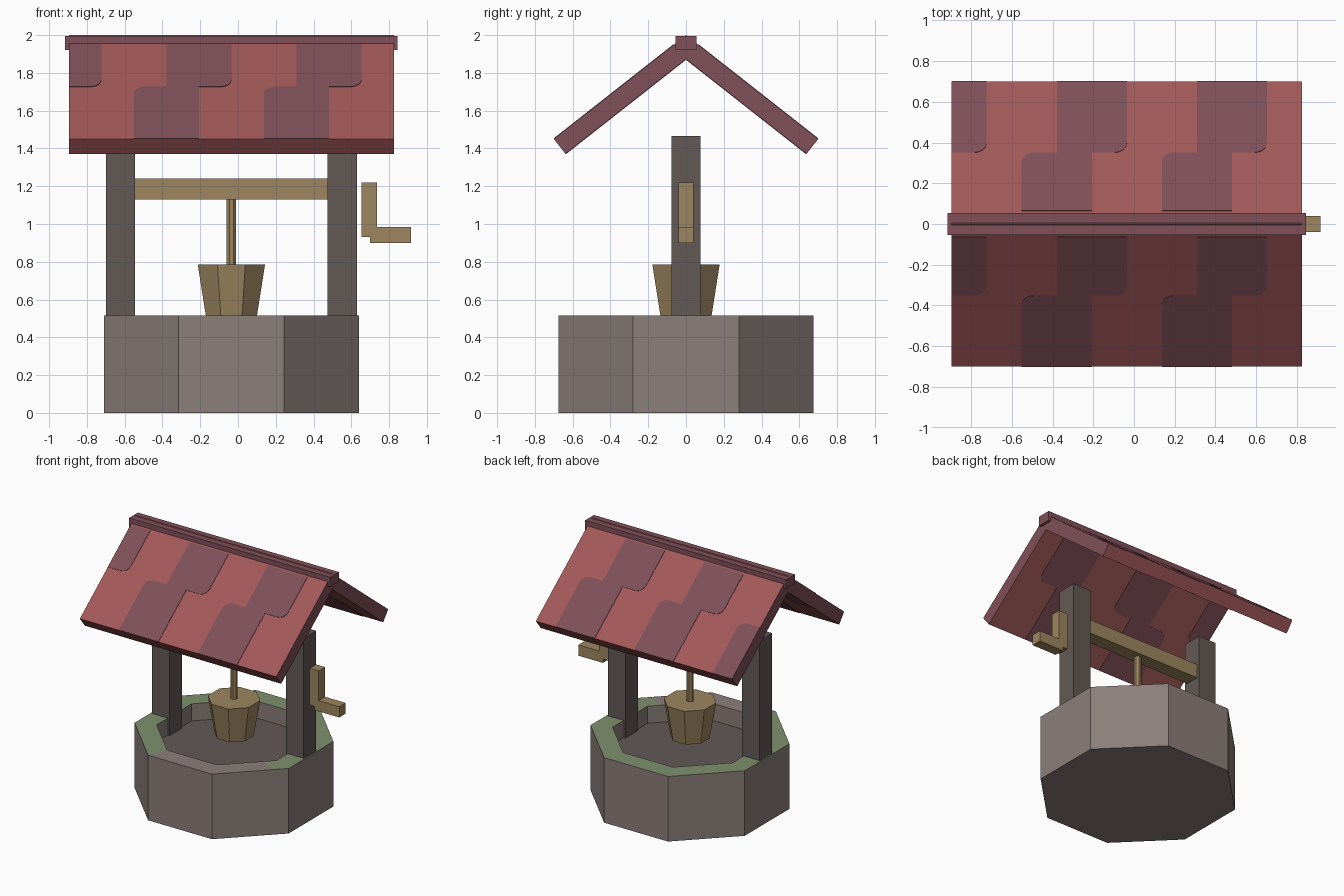
import bpy, bmesh, math
from mathutils import Vector

cube = bpy.data.objects.get("Cube")
if cube:
    bpy.data.objects.remove(cube, do_unlink=True)

CX = -0.035                      # axis of the well shaft


def material(name, rgb):
    m = bpy.data.materials.new(name)
    m.use_nodes = True
    m.diffuse_color = (*rgb, 1)
    m.node_tree.nodes["Principled BSDF"].inputs["Base Color"].default_value = (*rgb, 1)
    return m


stone = material("stone", (0.26, 0.21, 0.195))
dark = material("dark timber", (0.125, 0.1, 0.093))
moss = material("moss green", (0.21, 0.28, 0.155))
wood = material("light wood", (0.34, 0.24, 0.115))
red = material("red tile", (0.36, 0.1, 0.098))
plum = material("plum tile", (0.215, 0.08, 0.1))


def finish(bm, name, mats):
    mesh = bpy.data.meshes.new(name)
    bm.to_mesh(mesh)
    bm.free()
    for m in mats:
        mesh.materials.append(m)
    obj = bpy.data.objects.new(name, mesh)
    bpy.context.collection.objects.link(obj)
    return obj


def loft(loops):
    """Join matching closed loops into a capped solid."""
    bm = bmesh.new()
    rings = [[bm.verts.new(p) for p in loop] for loop in loops]
    n = len(rings[0])
    for a, b in zip(rings, rings[1:]):
        for i in range(n):
            j = (i + 1) % n
            bm.faces.new((a[i], a[j], b[j], b[i]))
    bm.faces.new(rings[0][::-1])
    bm.faces.new(rings[-1])
    bmesh.ops.recalc_face_normals(bm, faces=bm.faces)
    bm.normal_update()
    return bm


def octagon(apothem, z):
    r = apothem / math.cos(math.pi / 8)
    angles = [math.radians(22.5 + 45 * i) for i in range(8)]
    return [(CX + r * math.cos(a), r * math.sin(a), z) for a in angles]


def box(name, x, y, z, mat):
    loops = [[(x[0], y[0], h), (x[1], y[0], h), (x[1], y[1], h), (x[0], y[1], h)] for h in z]
    return finish(loft(loops), name, [mat])


# Stone ring with a mossy rim and a dark floor
bm = loft([octagon(0.675, 0), octagon(0.675, 0.515), octagon(0.525, 0.515), octagon(0.525, 0.38)])
cut = math.radians(-32)
bmesh.ops.bisect_plane(bm, geom=bm.verts[:] + bm.edges[:] + bm.faces[:],
                       plane_co=(CX, 0, 0), plane_no=(-math.sin(cut), math.cos(cut), 0))
bm.normal_update()
for f in bm.faces:
    c = f.calc_center_median()
    if f.normal.z > 0.9:
        angle = math.degrees(math.atan2(c.y, c.x - CX))
        if c.z < 0.45:
            f.material_index = 2
        elif not -112.5 < angle < -32:
            f.material_index = 1
finish(bm, "well_wall", [stone, moss, dark])

# Bucket and rope
finish(loft([octagon(0.133, 0.5), octagon(0.178, 0.785)]), "bucket", [wood])
finish(loft([octagon(0.025, 0.785), octagon(0.025, 1.14)]), "rope", [wood])

# Posts and winding beam
for side, name in ((-1, "right_post"), (1, "left_post")):
    xs = sorted((CX + side * 0.51, CX + side * 0.665))
    box(name, xs, (-0.078, 0.078), (0.002, 1.465), dark)
box("winding_beam", (-0.55, 0.48), (-0.055, 0.055), (1.13, 1.24), wood)

# Crank handle
crank = [(0.655, 0.93), (0.7, 0.93), (0.7, 0.9), (0.915, 0.9),
         (0.915, 0.985), (0.735, 0.985), (0.735, 1.22), (0.655, 1.22)]
finish(loft([[(x, y, z) for x, z in crank] for y in (-0.04, 0.04)]), "crank_handle", [wood])

# Roof
X0, X1 = -0.895, 0.825
SLOPE = math.atan2(0.55, 0.7)
C, S = math.cos(SLOPE), math.sin(SLOPE)
LENGTH, MID, THICK = 0.7 / C, 0.35 / C, 0.1


def on_roof(side, x, d, h):
    """Point at distance d down the slope and height h off its surface."""
    return Vector((x, side * (d * C + h * S), 2 - d * S + h * C))


def tile(name, side, x0, x1, far, round_right):
    """Plum tile through the panel, with one rounded corner on the middle line."""
    r, way = 0.06, (1 if far > MID else -1)
    edge, other, turn = (x1, x0, 1) if round_right else (x0, x1, -1)
    outline = [(other, MID), (other, far), (edge, far)]
    for k in range(5):
        t = math.pi / 8 * k
        outline.append((edge - turn * r * (1 - math.cos(t)), MID + way * r * (1 - math.sin(t))))
    loops = [[on_roof(side, x, d, h) for x, d in outline] for h in (0.003, -THICK - 0.003)]
    finish(loft(loops), name, [plum])


STEP = (X1 - X0) / 5             # width of one tile
for side, label in ((-1, "front"), (1, "back")):
    profile = [(0, 2), (side * 0.7, 1.45), (side * (0.7 - THICK * S), 1.45 - THICK * C),
               (0, 2 - THICK / C)]
    bm = loft([[(x, y, z) for y, z in profile] for x in (X0, X1)])
    for f in bm.faces:
        f.material_index = int(abs(f.normal.x) > 0.9)
    finish(bm, label + "_roof_panel", [red, plum])

    # Two staggered rows of tiles
    near, eave = 0.082, LENGTH - 0.001
    far_a, far_b = (near, eave) if side < 0 else (eave, near)
    for i in range(3):
        right = X0 + STEP * (2 * i + 0.5)
        tile(f"{label}_tile_a{i + 1}", side, max(right - STEP, X0 + 0.001), right, far_a, True)
    for i in range(2):
        left = X0 + STEP * (2 * i + 1)
        tile(f"{label}_tile_b{i + 1}", side, left, left + STEP, far_b, False)

box("roof_ridge", (-0.915, 0.845), (-0.055, 0.055), (1.92, 1.996), plum)
